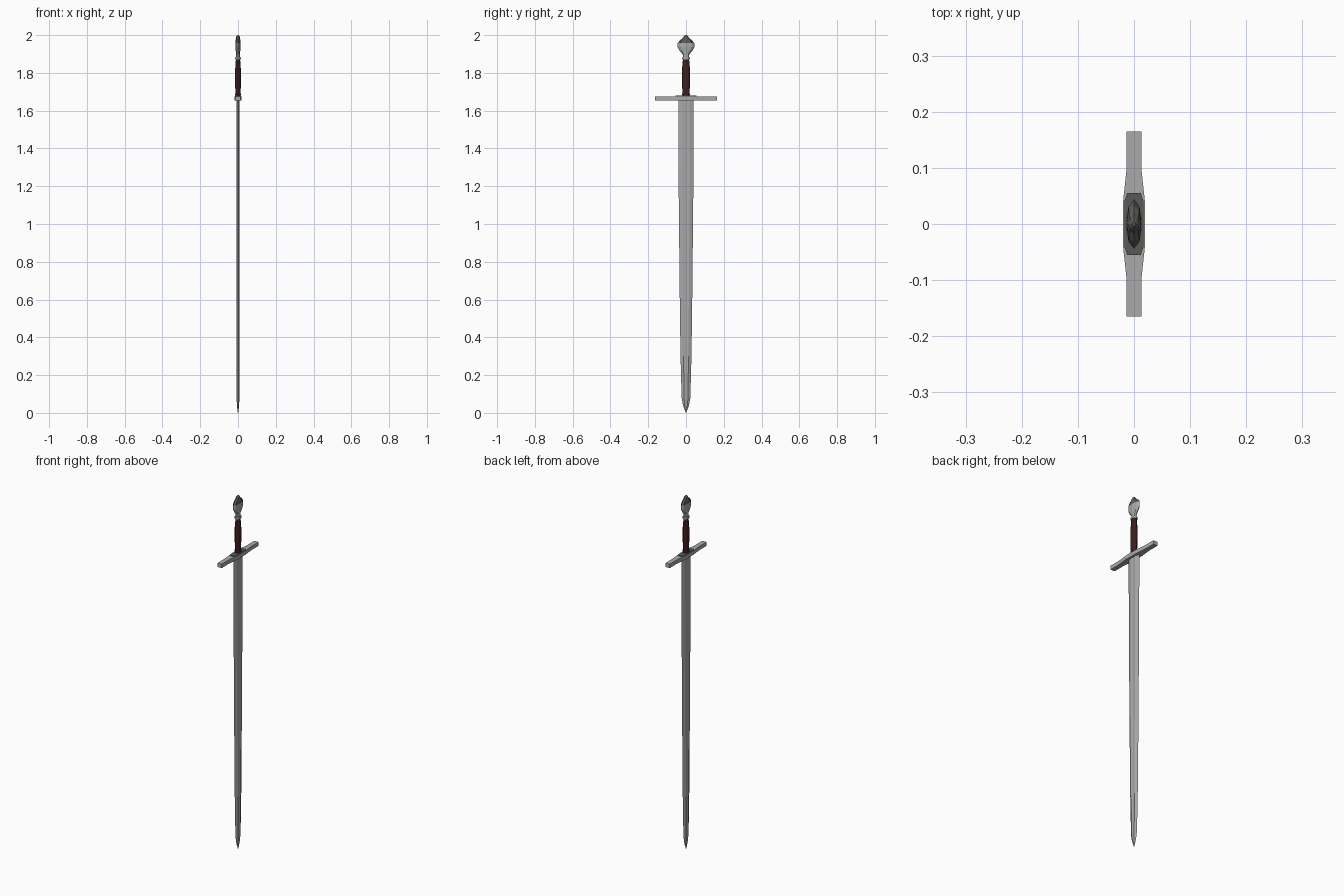
import bpy, bmesh, math

if "Cube" in bpy.data.objects:
    bpy.data.objects.remove(bpy.data.objects["Cube"])

def material(name, rgb):
    m = bpy.data.materials.new(name)
    m.diffuse_color = (*rgb, 1)
    m.use_nodes = True
    m.node_tree.nodes["Principled BSDF"].inputs["Base Color"].default_value = m.diffuse_color
    return m

steel = material("steel", (0.40, 0.40, 0.40))
dark = material("dark steel", (0.10, 0.105, 0.09))
leather = material("dark red leather", (0.05, 0.014, 0.014))

def loft(name, rings, mats, rule=None):
    """Skin equal-length rings of points, cap both ends, colour faces by rule."""
    bm = bmesh.new()
    vr = [[bm.verts.new(p) for p in r] for r in rings]
    n = len(vr[0])
    for a, b in zip(vr, vr[1:]):
        for i in range(n):
            j = (i + 1) % n
            bm.faces.new((a[i], a[j], b[j], b[i]))
    bm.faces.new(vr[0])
    bm.faces.new(vr[-1])
    bmesh.ops.recalc_face_normals(bm, faces=bm.faces)
    if rule:
        for f in bm.faces:
            f.material_index = rule(f.calc_center_median())
    me = bpy.data.meshes.new(name)
    bm.to_mesh(me)
    bm.free()
    ob = bpy.data.objects.new(name, me)
    bpy.context.collection.objects.link(ob)
    for m in mats:
        me.materials.append(m)
    return ob

def ellipse(z, rx, ry, n):
    return [(rx * math.cos(2 * math.pi * i / n), ry * math.sin(2 * math.pi * i / n), z)
            for i in range(n)]

# blade: bevelled edges and a shallow central fuller
def blade_ring(z, w, t):
    k = 0.45 * w
    return [(0, -w, z), (t, -k, z), (t * 0.75, 0, z), (t, k, z),
            (0, w, z), (-t, k, z), (-t * 0.75, 0, z), (-t, -k, z)]

profile = [(0, 0.001, 0.001), (0.04, 0.016, 0.006), (0.08, 0.023, 0.0075),
           (0.3, 0.029, 0.008), (0.6, 0.033, 0.008), (1.0, 0.037, 0.008),
           (1.3, 0.040, 0.008), (1.66, 0.041, 0.008)]
loft("blade", [blade_ring(*p) for p in profile], [steel])

# crossguard: straight arms swelling to a wider middle
def guard_ring(y, hx, z0=1.654, z1=1.676):
    return [(-hx, y, z0), (hx, y, z0), (hx, y, z1), (-hx, y, z1)]

arm = [(0.165, 0.013), (0.1, 0.013), (0.04, 0.0195)]
sections = [(-y, h) for y, h in arm] + arm[::-1]
loft("crossguard", [guard_ring(*s) for s in sections], [steel])

# dark plate on the middle of the guard
plate = [(-0.055, 0.012), (-0.04, 0.017), (0.04, 0.017), (0.055, 0.012)]
loft("guard_plate", [guard_ring(y, h, 1.675, 1.679) for y, h in plate], [dark])

# grip with slight swell
grip = [(1.676, 0.013, 0.017), (1.70, 0.014, 0.019), (1.76, 0.016, 0.022),
        (1.82, 0.015, 0.021), (1.875, 0.011, 0.016)]
loft("grip", [ellipse(z, x, y, 12) for z, x, y in grip], [leather])

# collars at both ends of the grip
for name, z in (("lower_collar", 1.682), ("upper_collar", 1.872)):
    loft(name, [ellipse(z, 0.016, 0.02, 12), ellipse(z + 0.01, 0.016, 0.02, 12)],
         [leather if name == "lower_collar" else steel])

# flattened faceted pommel with dark crown
pommel = [(1.875, 0.011, 0.017), (1.897, 0.010, 0.017), (1.918, 0.012, 0.034),
          (1.935, 0.014, 0.044), (1.957, 0.014, 0.044), (1.972, 0.013, 0.033),
          (1.983, 0.011, 0.018), (1.993, 0.009, 0.011), (2.0, 0.003, 0.004)]
loft("pommel", [ellipse(z, x, y, 8) for z, x, y in pommel], [steel, dark],
     lambda c: int(c.z > 1.96))
